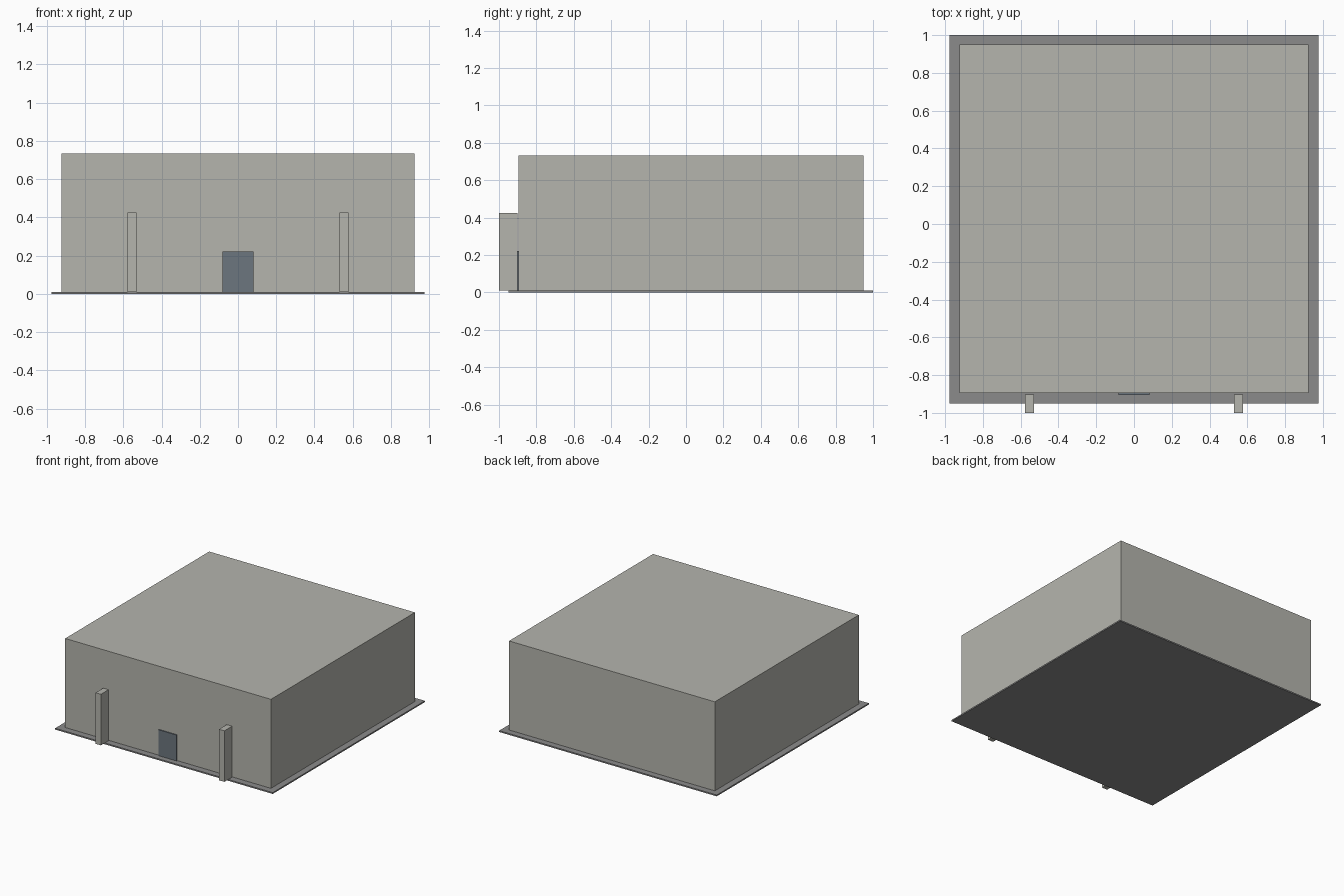
import bpy

if "Cube" in bpy.data.objects:
    bpy.data.objects.remove(bpy.data.objects["Cube"])


def material(name, rgb):
    m = bpy.data.materials.new(name)
    m.diffuse_color = (*rgb, 1)
    m.use_nodes = True
    m.node_tree.nodes["Principled BSDF"].inputs["Base Color"].default_value = m.diffuse_color
    return m


def box(name, lo, hi, mat):
    """Axis-aligned box between two corners."""
    bpy.ops.mesh.primitive_cube_add(
        size=1, location=[(a + b) / 2 for a, b in zip(lo, hi)])
    ob = bpy.context.object
    ob.name = name
    ob.scale = [b - a for a, b in zip(lo, hi)]
    bpy.ops.object.transform_apply(location=False, rotation=False, scale=True)
    ob.data.materials.append(mat)
    return ob


concrete = material("concrete", (0.46, 0.46, 0.42))
paving = material("paving", (0.26, 0.26, 0.26))
door_paint = material("door_paint", (0.15, 0.18, 0.21))

G = 0.011  # top of the ground slab

# Thin ground slab and the main hall
box("ground_slab", (-0.976, -0.949, 0), (0.976, 1.0, G), paving)
box("main_hall", (-0.923, -0.896, G), (0.923, 0.949, 0.733), concrete)

# Entrance door, slightly proud of the front wall
box("entrance_door", (-0.081, -0.904, G), (0.081, -0.895, 0.221), door_paint)

# Pair of free-standing fins either side of the door
for side, cx in (("left", -0.554), ("right", 0.554)):
    box(f"{side}_fin", (cx - 0.024, -1.0, G), (cx + 0.024, -0.902, 0.425), concrete)
